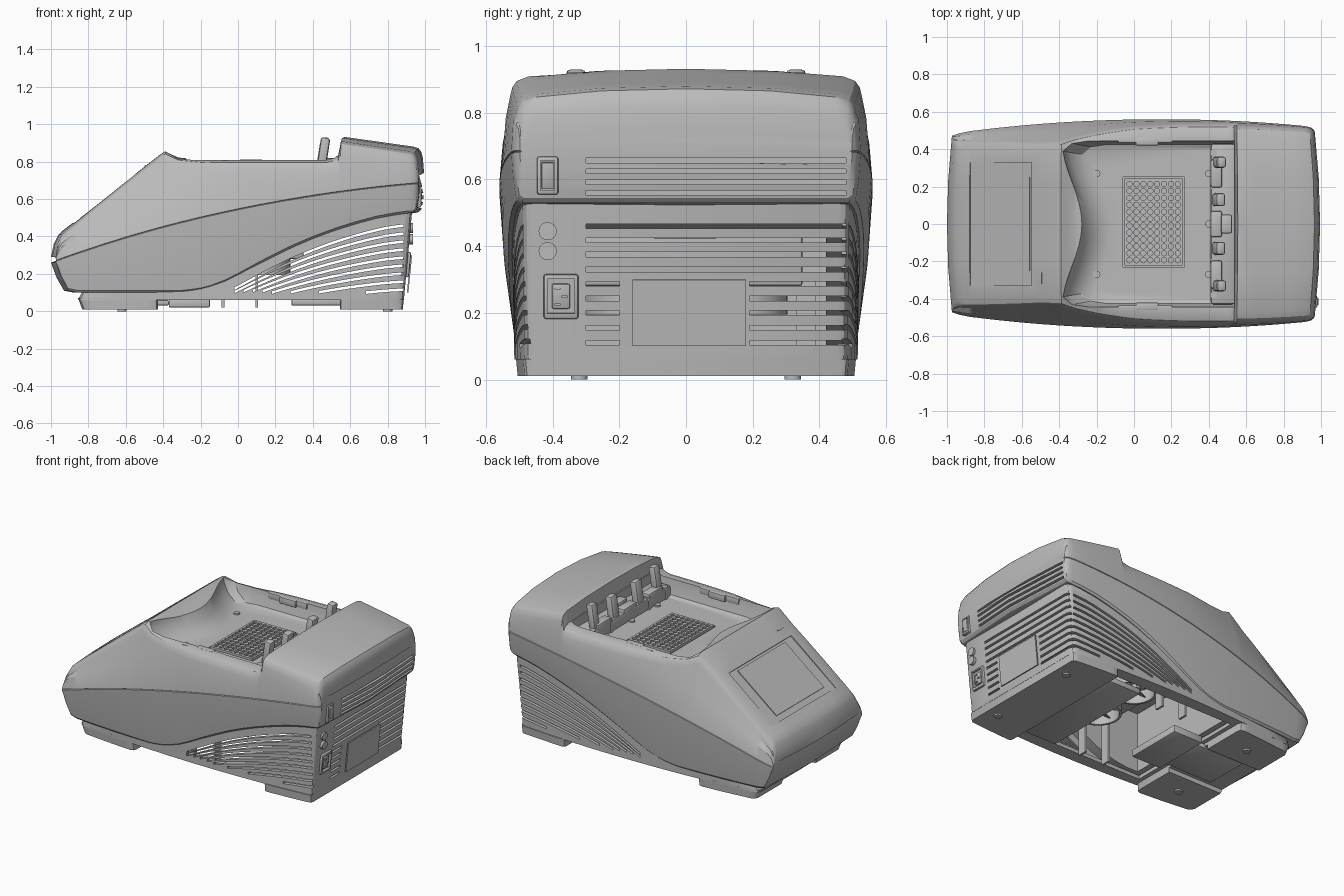
import bpy, bmesh, math
from mathutils import Matrix, Euler

old = bpy.data.objects.get("Cube")
if old:
    bpy.data.objects.remove(old)

grey = bpy.data.materials.new("light grey")
grey.use_nodes = True
grey.diffuse_color = (0.5, 0.5, 0.5, 1)
grey.node_tree.nodes["Principled BSDF"].inputs["Base Color"].default_value = (0.5, 0.5, 0.5, 1)


# ---------- helpers ----------
def finish(name, bm):
    bmesh.ops.recalc_face_normals(bm, faces=bm.faces)
    me = bpy.data.meshes.new(name)
    bm.to_mesh(me)
    bm.free()
    me.materials.append(grey)
    ob = bpy.data.objects.new(name, me)
    bpy.context.scene.collection.objects.link(ob)
    return ob


def loft(name, rings):
    bm = bmesh.new()
    vs = [[bm.verts.new(p) for p in ring] for ring in rings]
    n = len(vs[0])
    for a, b in zip(vs, vs[1:]):
        for i in range(n):
            j = (i + 1) % n
            bm.faces.new((a[i], a[j], b[j], b[i]))
    bm.faces.new(vs[0])
    bm.faces.new(vs[-1])
    return finish(name, bm)


def boxes(name, items, bevel=0.0):
    """items: (centre, size, rotation about y)"""
    bm = bmesh.new()
    for loc, size, ry in items:
        m = Matrix.LocRotScale(loc, Euler((0, ry, 0)), size)
        bmesh.ops.create_cube(bm, size=1, matrix=m)
    if bevel:
        bmesh.ops.bevel(bm, geom=bm.edges[:], offset=bevel, segments=2, affect='EDGES', profile=0.5)
    return finish(name, bm)


def cylinders(name, spots, r, depth, sides=16, axis='Z'):
    bm = bmesh.new()
    turn = Matrix.Rotation(math.pi / 2, 4, 'Y') if axis == 'X' else Matrix()
    for p in spots:
        bmesh.ops.create_cone(bm, cap_ends=True, segments=sides, radius1=r, radius2=r,
                              depth=depth, matrix=Matrix.Translation(p) @ turn)
    return finish(name, bm)


def cut(ob, *cutters):
    for c in cutters:
        mod = ob.modifiers.new("cut", 'BOOLEAN')
        mod.operation, mod.solver, mod.object = 'DIFFERENCE', 'EXACT', c
        dg = bpy.context.evaluated_depsgraph_get()
        me = bpy.data.meshes.new_from_object(ob.evaluated_get(dg))
        ob.modifiers.clear()
        ob.data = me
        bpy.data.objects.remove(c)


def curve(points):
    def f(x):
        if x <= points[0][0]:
            return points[0][1]
        for (x0, a), (x1, b) in zip(points, points[1:]):
            if x <= x1:
                return a + (b - a) * (x - x0) / (x1 - x0)
        return points[-1][1]
    return f


def bend(x, y, z):
    return (x - 0.03 * x ** 3 * (y / 0.5) ** 2, y, z)


def half_width(x):
    return 0.56 - 0.07 * ((x - 0.15) / 1.1) ** 2


def outline(x0, x1, inset, r, z):
    side = []
    w0, w1 = half_width(x0) - inset, half_width(x1) - inset
    side += [(x0, w0 - r), (x0 + 0.3 * r, w0 - 0.3 * r)]
    for i in range(11):
        x = x0 + r + (x1 - x0 - 2 * r) * i / 10
        side.append((x, half_width(x) - inset))
    side += [(x1 - 0.3 * r, w1 - 0.3 * r), (x1, w1 - r)]
    return [bend(x, y, z) for x, y in side + [(x, -y) for x, y in reversed(side)]]


# ---------- upper shell ----------
top = curve([(-1, .29), (-.985, .36), (-.96, .41), (-.93, .437), (-.9, .46), (-.42, .835), (-.39, .855),
             (-.36, .84), (-.32, .822), (-.2, .81), (.48, .81), (.52, .82), (.54, .84), (.555, .925),
             (.57, .932), (.94, .88), (.965, .872), (.98, .852), (.988, .82), (.995, .74)])
lip = curve([(-1, .26), (-.97, .18), (-.93, .11), (-.88, .1), (-.3, .1), (-.22, .108), (-.15, .125), (-.07, .155),
             (0, .19), (.1, .245), (.2, .297), (.3, .345), (.4, .387), (.5, .424), (.6, .456), (.7, .484),
             (.8, .507), (.94, .525), (.965, .53), (.98, .545), (.988, .58), (.995, .63)])
lean = curve([(-1, .3), (-.5, .28), (0, .13), (.6, .08), (1, .07)])
crown = curve([(.53, 0), (.57, .025), (1, .025)])
trim = curve([(-1, .012), (-.96, .004), (-.9, 0), (.95, 0), (.98, .006), (.995, .02)])


def belt(x):
    return .545 + .2075 * x - .0675 * x * x


def section(x):
    zt, zb, zm = top(x), lip(x), belt(x)
    w = half_width(x) - trim(x)
    up, down = zt - zm, zm - zb
    wt = w - lean(x) * up
    wb = w - 0.1 * down
    ze = zt - crown(x) * min(1, up / 0.1)
    r, e, c = min(.055, .35 * up), min(.003, .2 * down, .2 * up), min(.012, .2 * down)
    half = [(0, zb), (wb - c, zb), (wb, zb + c), (w - .035 * down, zm - .5 * down), (w, zm - e), (w - 2 * e, zm),
            (w, zm + e), (w - lean(x) * up * .4, zm + .5 * up), (wt, ze - r), (wt - .1 * r, ze - .6 * r),
            (wt - .35 * r, ze - .25 * r), (wt - r, ze), (wt * .5, ze + (zt - ze) * .75), (0, zt)]
    ring = half + [(-y, z) for y, z in reversed(half[1:-1])]
    return [bend(x, y, z) for y, z in ring]


stations = [-1, -.985, -.97, -.96, -.93, -.9, -.88, -.75, -.6, -.5, -.42, -.405, -.39, -.36, -.32, -.3, -.25, -.2,
            -.15, -.07, 0, .1, .2, .3, .4, .48, .52, .54, .555, .57, .65, .75, .85, .94, .965, .98, .988, .995]
shell = loft("upper_shell", [section(x) for x in stations])


# open basin with a wavy front edge
def basin_ring(z, push, w):
    front = [(-.38 + push + .1 * math.cos(math.pi * t / 2) ** 2, w * t)
             for t in [i / 8 for i in range(-7, 8)]]
    ring = [(.535, -w), (-.25 + push, -w), (-.33 + push, -w * .97)] + front
    return [(x, y, z) for x, y in ring + [(-.33 + push, w * .97), (-.25 + push, w), (.535, w)]]


basin = loft("basin_cutter", [basin_ring(.70, .16, .405), basin_ring(.712, .1, .425),
                              basin_ring(.76, .035, .437), basin_ring(.82, 0, .445), basin_ring(1, -.02, .447)])
pocket = boxes("pocket_cutter", [((.105, .01, .7), (.33, .48, .08), 0)])
cavity = boxes("cavity_cutter", [((.06, 0, .25), (.88, .84, .5), 0)])
tilt = -math.atan2(.375, .48)
nx, nz = -math.sin(-tilt), math.cos(tilt)


def on_deck(x, y, lift):
    return (x + nx * lift, y, top(x) + nz * lift)


recess = boxes("screen_cutter", [(on_deck(-.715, 0, .04), (.42, .66, .1), tilt)])
upper_slots = boxes("upper_slot_cutter", [((1, .09, z), (.12, .78, .014), 0) for z in (.56, .592, .625, .657)])
cut(shell, basin, pocket, cavity, recess, upper_slots)

# ---------- lower base with vents ----------
base = loft("base", [outline(-.87, .905, .045, .03, .06), outline(-.6, .955, .035, .03, .56)])
hollow = loft("hollow_cutter", [outline(-.82, .88, .07, .03, .085), outline(-.55, .93, .06, .03, .6)])
opening = boxes("opening_cutter", [((.075, 0, .07), (.95, .86, .1), 0)])


def side_slots():
    bm = bmesh.new()
    for k in range(9):
        z_back, fall = .46 - .043 * k, 1 - .075 * k
        xs = [-.02 + .905 * i / 18 for i in range(19)]
        path = [(x, z_back + (lip(x) - lip(.9)) * fall) for x in xs]
        path = [p for p in path if p[1] > .095]
        ring = [(x, z + .007) for x, z in path] + [(x, z - .007) for x, z in reversed(path)]
        a, b = ([bm.verts.new((x, y, z)) for x, z in ring] for y in (-.65, .65))
        n = len(ring)
        for i in range(n):
            j = (i + 1) % n
            bm.faces.new((a[i], a[j], b[j], b[i]))
        bm.faces.new(a)
        bm.faces.new(b)
    return finish("side_slot_cutter", bm)


rear = [((.95, .09, z), (.2, .78, .014), 0) for z in (.33, .375, .418, .46)]
for z in (.11, .155, .2, .243, .287):
    rear += [((.95, .335, z), (.2, .29, .014), 0), ((.95, -.25, z), (.2, .1, .014), 0)]
cut(base, hollow, opening, side_slots(), boxes("rear_slot_cutter", rear))

# ---------- feet and underside ----------
loft("rear_foot_plate", [outline(.55, .9, .045, .02, .01), outline(.55, .905, .04, .02, .062)])
feet = loft("front_feet", [outline(-.845, -.43, .05, .03, .01), outline(-.87, -.43, .045, .03, .07)])
cut(feet, boxes("feet_gap_cutter", [((-.62, 0, 0), (.5, .36, .08), 0)]))
boxes("front_centre_panel", [((-.26, 0, .045), (.22, .4, .05), 0), ((-.55, 0, .045), (.36, .3, .03), 0)], .008)
boxes("middle_plate", [((.42, 0, .05), (.27, .8, .04), 0)], .01)
cylinders("foot_pads", [(x, s * .32, .006) for x in (-.62, .8) for s in (1, -1)], .025, .012, 20)
boxes("heat_sink", [((.14, 0, .4), (.42, .7, .24), 0)], .01)
boxes("cavity_posts", [((x, s * .36, .16), (.015, .06, .28), 0) for x in (-.08, .1) for s in (1, -1)])
for s, label in ((1, "left"), (-1, "right")):
    c = (.14, s * .165, .24)
    ring = cylinders("fan_ring_" + label, [c], .14, .09, 32)
    cut(ring, cylinders("fan_cutter", [c], .125, .1, 32))
    bm = bmesh.new()
    bmesh.ops.create_cone(bm, cap_ends=True, segments=20, radius1=.04, radius2=.04, depth=.05,
                          matrix=Matrix.Translation(c))
    for i in range(7):
        m = Matrix.Translation(c) @ Matrix.Rotation(i * math.tau / 7, 4, 'Z') @ Matrix.Translation((.08, 0, 0))
        m = m @ Matrix.Rotation(.6, 4, 'X') @ Matrix.Diagonal((.09, .05, .006, 1))
        bmesh.ops.create_cube(bm, size=1, matrix=m)
    finish("fan_blades_" + label, bm)

# ---------- sample block ----------
block = boxes("sample_block", [((.105, .01, .685), (.31, .465, .05), 0)])
wells = [(.105 + (i - 3.5) * .037, .01 + (j - 5.5) * .037, .71) for i in range(8) for j in range(12)]
cut(block, cylinders("well_cutter", wells, .0145, .07, 10))
cylinders("basin_screws", [(x, y, .7) for x in (-.2, .4) for y in (-.27, 0, .27)], .02, .02)

# ---------- hinge and side latches ----------
boxes("hinge_ledge", [((.475, 0, .735), (.13, .86, .08), 0)], .015)
boxes("hinge_tabs", [((.455, y, .835), (.05, .06, .19), .15) for y in (-.33, .33)]
      + [((.45, y, .81), (.05, .07, .2), .15) for y in (-.13, .13)], .015)
boxes("hinge_blocks", [((.44, y, .75), (.06, .15, .1), 0) for y in (-.27, .27)]
      + [((.44, 0, .75), (.06, .14, .1), 0), ((.495, 0, .76), (.06, .1, .12), 0)], .01)
cylinders("hinge_knuckles", [(.425, y, .72) for y in (-.38, -.2, .2, .38)], .02, .12, 12)
boxes("side_latches", [((.06, s * .452, .79), (.29, .035, .04), 0) for s in (1, -1)]
      + [((.07, s * .44, .79), (.12, .04, .044), 0) for s in (1, -1)], .005)

# ---------- screen and front details ----------
boxes("screen", [(on_deck(-.705, 0, -.008), (.365, .5, .008), tilt)])
boxes("deck_mark", [(on_deck(-.495, -.29, .001), (.008, .06, .006), tilt)])
boxes("front_port", [((-.965, -.23, .35), (.02, .09, .04), .35)], .005)

# ---------- rear details ----------
switch = boxes("switch_frame", [((.96, -.415, .612), (.04, .065, .115), 0)], .008)
cut(switch, boxes("switch_cutter", [((.98, -.415, .612), (.03, .042, .09), 0)]))
boxes("switch_rocker", [((.972, -.415, .612), (.02, .036, .08), .12)], .003)
cylinders("fuse_caps", [(.915, -.415, z) for z in (.385, .445)], .027, .04, 24, 'X')
inlet = boxes("inlet_frame", [((.9, -.375, .25), (.04, .105, .135), .1)], .008)
cut(inlet, boxes("inlet_cutter", [((.92, -.375, .25), (.04, .08, .105), .1)]))
boxes("inlet_core", [((.905, -.375, .25), (.02, .055, .075), .1)], .006)
boxes("inlet_pins", [((.912, y, z), (.02, .018, .007), 0)
                     for y, z in ((-.385, .273), (-.365, .248), (-.385, .225))])
boxes("rear_label", [((.917, .01, .2), (.008, .34, .2), .1)])

# ---------- shading ----------
bpy.ops.object.select_all(action='DESELECT')
for ob in bpy.context.scene.objects:
    if ob.type == 'MESH' and ob.data.materials and ob.data.materials[0] == grey:
        ob.select_set(True)
        bpy.context.view_layer.objects.active = ob
bpy.ops.object.shade_smooth_by_angle(angle=math.radians(28))
